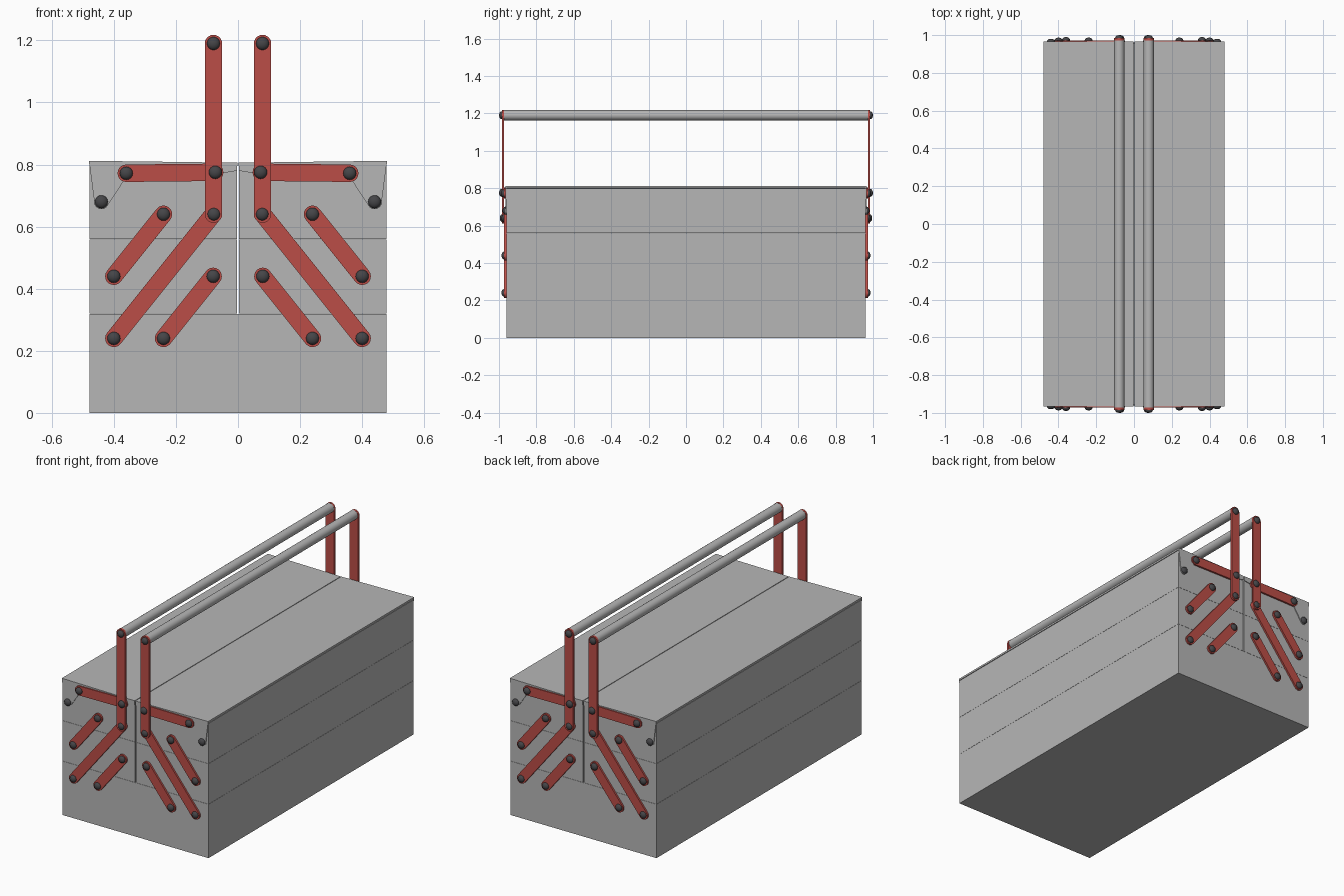
import bpy, bmesh, math
from mathutils import Matrix

if "Cube" in bpy.data.objects:
    bpy.data.objects.remove(bpy.data.objects["Cube"])


def material(name, color):
    m = bpy.data.materials.new(name)
    m.diffuse_color = (*color, 1)
    m.use_nodes = True
    m.node_tree.nodes["Principled BSDF"].inputs["Base Color"].default_value = m.diffuse_color
    return m


GREY = material("grey_steel", (0.47, 0.47, 0.47))
RED = material("red_paint", (0.50, 0.075, 0.063))
DARK = material("dark_rivet", (0.06, 0.06, 0.065))


def finish(name, bm, mat, smooth=False):
    me = bpy.data.meshes.new(name)
    bm.to_mesh(me)
    bm.free()
    me.materials.append(mat)
    ob = bpy.data.objects.new(name, me)
    bpy.context.collection.objects.link(ob)
    if smooth:
        bpy.ops.object.select_all(action='DESELECT')
        ob.select_set(True)
        bpy.context.view_layer.objects.active = ob
        bpy.ops.object.shade_smooth_by_angle(angle=math.radians(40))
    return ob


def plate(name, pts, y0, y1, mat, smooth=False):
    """Extrude an x-z outline along y."""
    bm = bmesh.new()
    face = bm.faces.new([bm.verts.new((x, y0, z)) for x, z in pts])
    ext = bmesh.ops.extrude_face_region(bm, geom=[face])
    moved = [v for v in ext["geom"] if isinstance(v, bmesh.types.BMVert)]
    bmesh.ops.translate(bm, verts=moved, vec=(0, y1 - y0, 0))
    bmesh.ops.recalc_face_normals(bm, faces=bm.faces)
    return finish(name, bm, mat, smooth)


def bar(name, a, b, y0, y1, r=0.028):
    """Flat link with rounded ends between two pivots."""
    ang = math.atan2(b[1] - a[1], b[0] - a[0])
    pts = []
    for c, start in ((b, ang - math.pi / 2), (a, ang + math.pi / 2)):
        for i in range(11):
            t = start + math.pi * i / 10
            pts.append((c[0] + r * math.cos(t), c[1] + r * math.sin(t)))
    plate(name, pts, y0, y1, RED, True)


def rivet(x, y, z):
    bm = bmesh.new()
    bmesh.ops.create_uvsphere(
        bm, u_segments=16, v_segments=10, radius=0.021,
        matrix=Matrix.Translation((x, y, z)) @ Matrix.Diagonal((1, 0.7, 1, 1))
        @ Matrix.Rotation(math.pi / 2, 4, 'X'))
    finish("rivet", bm, DARK, True)


def open_box(name, x0, x1, z0, z1, half_y=0.96):
    """Thin-walled box without a top."""
    bm = bmesh.new()
    bmesh.ops.create_cube(
        bm, size=1,
        matrix=Matrix.Translation(((x0 + x1) / 2, 0, (z0 + z1) / 2))
        @ Matrix.Diagonal((x1 - x0, 2 * half_y, z1 - z0, 1)))
    bmesh.ops.delete(bm, geom=[f for f in bm.faces if f.normal.z > 0.5],
                     context='FACES')
    ob = finish(name, bm, GREY)
    mod = ob.modifiers.new("wall", 'SOLIDIFY')
    mod.thickness = 0.008
    mod.offset = -1


# Base box and the stacked trays on both sides
open_box("base_box", -0.479, 0.479, 0, 0.319)
for s in (-1, 1):
    for name, z0, z1 in (("lower_tray", 0.32, 0.559), ("upper_tray", 0.56, 0.798)):
        xs = sorted((s * 0.0025, s * 0.479))
        open_box(name, xs[0], xs[1], z0, z1)

    # Lid panel, slightly raised towards the outer edge
    lid = [(0.002, 0.806), (0.48, 0.812), (0.48, 0.801), (0.002, 0.796)]
    plate("lid", [(s * x, z) for x, z in lid], -0.965, 0.965, GREY)

    # Carrying tube
    bm = bmesh.new()
    bmesh.ops.create_cone(
        bm, cap_ends=True, segments=24, radius1=0.027, radius2=0.027, depth=1.95,
        matrix=Matrix.Translation((s * 0.078, 0, 1.19))
        @ Matrix.Rotation(math.pi / 2, 4, 'X'))
    finish("handle_tube", bm, GREY, True)

# Lid ear outline: straight lip plus a rounded hinge lobe
ear = [(0.003, 0.806), (0.48, 0.812), (0.463, 0.68)]
ear += [(0.44 + 0.024 * math.cos(t), 0.68 + 0.024 * math.sin(t))
        for t in [math.radians(-15 - 20 * i) for i in range(7)]]
ear += [(0.365, 0.752), (0.345, 0.762), (0.08, 0.772), (0.04, 0.774), (0.003, 0.78)]

# Linkage on all four end quarters
links = [("upper_link", (0.24, 0.64), (0.40, 0.44)),
         ("lower_link", (0.08, 0.44), (0.24, 0.24)),
         ("long_link", (0.08, 0.64), (0.40, 0.24)),
         ("lid_link", (0.075, 0.775), (0.36, 0.772))]
rivets = [(0.24, 0.64, 0.972), (0.40, 0.44, 0.972), (0.08, 0.44, 0.972),
          (0.24, 0.24, 0.972), (0.40, 0.24, 0.972), (0.36, 0.772, 0.975),
          (0.44, 0.68, 0.966), (0.078, 0.64, 0.981), (0.073, 0.775, 0.985),
          (0.079, 1.19, 0.985)]
for sx in (-1, 1):
    for sy in (-1, 1):
        plate("lid_ear", [(sx * x, z) for x, z in ear],
              sy * 0.9602, sy * 0.965, GREY)
        for name, a, b in links:
            bar(name, (sx * a[0], a[1]), (sx * b[0], b[1]), sy * 0.961, sy * 0.972)
        bar("handle_arm", (sx * 0.079, 0.64), (sx * 0.079, 1.19),
            sy * 0.9722, sy * 0.985)
        for x, z, y in rivets:
            rivet(sx * x, sy * y, z)
